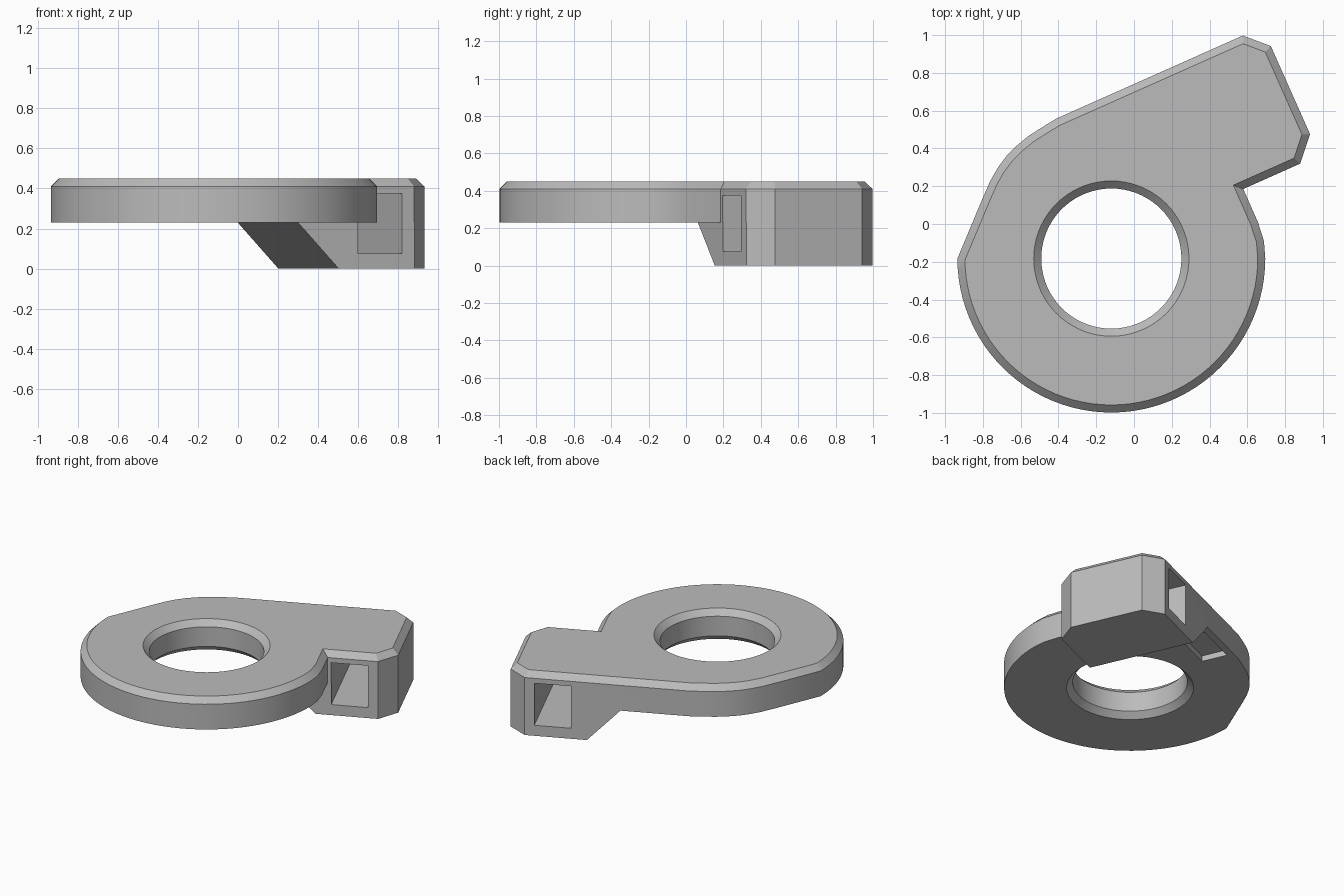
import bpy, bmesh, math
from mathutils import Vector, Matrix

if "Cube" in bpy.data.objects:
    bpy.data.objects.remove(bpy.data.objects["Cube"])

CENTRE = Vector((-0.12, -0.183))
RADIUS = 0.815
ANGLE = math.radians(24)          # direction of the arm
UNDER, TOP, CHAMFER = 0.23, 0.45, 0.04
ARM = Matrix.Rotation(ANGLE, 4, "Z")

grey = bpy.data.materials.new("plain grey")
grey.use_nodes = True
grey.diffuse_color = (0.5, 0.5, 0.5, 1)
grey.node_tree.nodes["Principled BSDF"].inputs["Base Color"].default_value = (0.5, 0.5, 0.5, 1)


def make_object(name, loops, matrix=None):
    """Solid skinned through a stack of matching closed loops."""
    bm = bmesh.new()
    rings = [[bm.verts.new(p) for p in loop] for loop in loops]
    n = len(rings[0])
    for low, high in zip(rings, rings[1:]):
        for i in range(n):
            j = (i + 1) % n
            bm.faces.new((low[i], low[j], high[j], high[i]))
    bm.faces.new(rings[0][::-1])
    bm.faces.new(rings[-1])
    if matrix:
        bm.transform(matrix)
    bmesh.ops.recalc_face_normals(bm, faces=bm.faces)
    mesh = bpy.data.meshes.new(name)
    bm.to_mesh(mesh)
    bm.free()
    mesh.materials.append(grey)
    obj = bpy.data.objects.new(name, mesh)
    bpy.context.collection.objects.link(obj)
    return obj


def at_height(points, z):
    return [(p[0], p[1], z) for p in points]


def inset(points, d):
    """Mitred inward offset of a counter-clockwise outline."""
    result = []
    for i, p in enumerate(points):
        a = (p - points[i - 1]).normalized()
        b = (points[(i + 1) % len(points)] - p).normalized()
        na, nb = Vector((-a.y, a.x)), Vector((-b.y, b.x))
        result.append(p + (na + nb) * d / (1 + na.dot(nb)))
    return result


def box_cutter(name, u, v, z):
    rect = [(u[0], v[0]), (u[1], v[0]), (u[1], v[1]), (u[0], v[1])]
    return make_object(name, [at_height(rect, z[0]), at_height(rect, z[1])], ARM)


# Outline: round lower half, angular arm, rounded shoulder
steps = 48
outline = [CENTRE + RADIUS * Vector((math.cos(a), math.sin(a)))
           for a in (math.pi * (1 + i / steps) for i in range(steps + 1))]
outline += [Vector(p) for p in ((0.688, -0.09), (0.656, 0.01))]
for u, v in ((0.604, -0.066), (0.934, -0.066), (1.045, 0.056),
             (1.045, 0.566), (0.932, 0.677), (-0.15, 0.677)):
    outline.append((ARM @ Vector((u, v, 0))).xy)
outline += [Vector(p) for p in ((-0.49, 0.51), (-0.56, 0.465), (-0.62, 0.415),
                                (-0.675, 0.36), (-0.72, 0.30), (-0.76, 0.23), (-0.80, 0.14))]

body = make_object("ring_with_arm", [
    at_height(outline, 0), at_height(outline, TOP - CHAMFER),
    at_height(inset(outline, CHAMFER), TOP)])

# Space under the ring, with a sloped end against the arm block
slope = [(-2, -1), (1.486, -1), (0.3, UNDER), (-2, UNDER)]
cutters = [make_object("slope_cutter", [[(u, v, z) for u, z in slope] for v in (-2, 2)], ARM)]
cutters.append(box_cutter("front_clearance", (-1.5, 2), (-2, -0.064), (-1, UNDER)))

# Ring hole, chamfered at both ends
hole = []
for r, z in ((0.511, UNDER - 0.1), (0.371, UNDER + CHAMFER),
             (0.371, TOP - CHAMFER), (0.511, TOP + 0.1)):
    hole.append([(CENTRE.x + r * math.cos(k * math.tau / 72),
                  CENTRE.y + r * math.sin(k * math.tau / 72), z) for k in range(72)])
cutters.append(make_object("hole_cutter", hole))

# Slot through the arm and shallow recess under the shoulder
cutters.append(box_cutter("slot_cutter", (0.627, 0.868), (-0.5, 1), (0.075, 0.375)))
cutters.append(box_cutter("recess_cutter", (-0.08, 0.25), (0.45, 0.63), (0.1, UNDER + 0.04)))

bpy.context.view_layer.objects.active = body
body.select_set(True)
for cutter in cutters:
    cutter.hide_render = True
    mod = body.modifiers.new(cutter.name, "BOOLEAN")
    mod.operation = "DIFFERENCE"
    mod.solver = "EXACT"
    mod.object = cutter
    bpy.ops.object.modifier_apply(modifier=mod.name)
    bpy.data.objects.remove(cutter)
bpy.ops.object.shade_smooth_by_angle(angle=math.radians(25))
